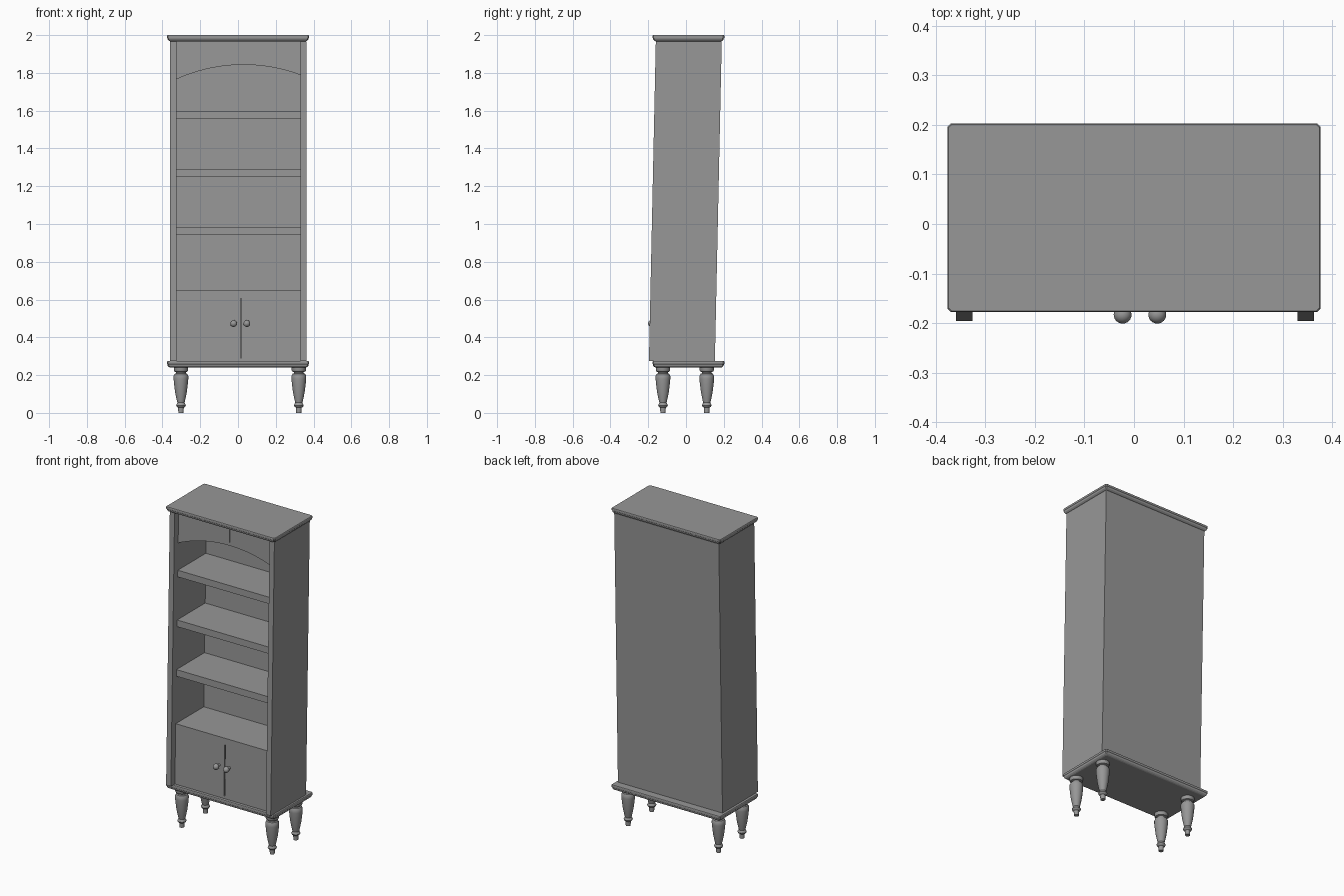
import bpy, bmesh, math
from mathutils import Matrix

if "Cube" in bpy.data.objects:
    bpy.data.objects.remove(bpy.data.objects["Cube"])

# The cabinet body slants slightly backwards between the two level slabs
LEAN = Matrix.Identity(4)
LEAN[1][2], LEAN[1][3], LEAN[0][3] = 0.0215, -0.0035 - 0.0215 * 1.12, 0.002

GREY = bpy.data.materials.new("dark_grey")
GREY.diffuse_color = (0.31, 0.31, 0.31, 1)
GREY.use_nodes = True
GREY.node_tree.nodes["Principled BSDF"].inputs["Base Color"].default_value = GREY.diffuse_color


def finish(name, bm, lean=False, smooth=False):
    bmesh.ops.recalc_face_normals(bm, faces=bm.faces)
    if lean:
        bm.transform(LEAN)
    me = bpy.data.meshes.new(name)
    bm.to_mesh(me)
    bm.free()
    me.materials.append(GREY)
    ob = bpy.data.objects.new(name, me)
    bpy.context.collection.objects.link(ob)
    if smooth:
        bpy.ops.object.select_all(action='DESELECT')
        ob.select_set(True)
        bpy.context.view_layer.objects.active = ob
        bpy.ops.object.shade_smooth_by_angle(angle=math.radians(35))
    return ob


def box(name, x0, x1, y0, y1, z0, z1):
    bm = bmesh.new()
    bmesh.ops.create_cube(bm, size=1)
    for v in bm.verts:
        v.co = ((x0 + x1) / 2 + v.co.x * (x1 - x0),
                (y0 + y1) / 2 + v.co.y * (y1 - y0),
                (z0 + z1) / 2 + v.co.z * (z1 - z0))
    return finish(name, bm, lean=True)


def loft(bm, rings):
    loops = [[bm.verts.new(p) for p in ring] for ring in rings]
    n = len(loops[0])
    for a, b in zip(loops, loops[1:]):
        for i in range(n):
            j = (i + 1) % n
            bm.faces.new((a[i], a[j], b[j], b[i]))
    bm.faces.new(loops[0][::-1])
    bm.faces.new(loops[-1])


def slab(name, profile):
    """Moulded board: (inset, z) rings of a chamfered rectangle."""
    rings = []
    for inset, z in profile:
        hx, hy, c = 0.376 - inset, 0.190 - inset, 0.006
        pts = [(hx, c - hy), (hx, hy - c), (hx - c, hy), (c - hx, hy),
               (-hx, hy - c), (-hx, c - hy), (c - hx, -hy), (hx - c, -hy)]
        rings.append([(x, y + 0.0125, z) for x, y in pts])
    bm = bmesh.new()
    loft(bm, rings)
    finish(name, bm)


def turned(name, profile, matrix, lean=False, n=24):
    """Lathe a (radius, height) profile about z, then place it."""
    bm = bmesh.new()
    loft(bm, [[(r * math.cos(2 * math.pi * i / n), r * math.sin(2 * math.pi * i / n), z)
               for i in range(n)] for r, z in profile])
    bm.transform(matrix)
    finish(name, bm, lean=lean, smooth=True)


# Top and base slabs
slab("top_slab", [(0.016, 1.967), (0.010, 1.970), (0.004, 1.976), (0.002, 1.984), (0, 1.986), (0, 1.997), (0.002, 2.0)])
slab("base_slab", [(0.016, 0.24), (0.010, 0.243), (0.004, 0.249), (0.002, 0.257), (0, 0.259), (0, 0.271), (0.002, 0.274)])

# Turned legs
LEG = [(0.014, 0), (0.015, 0.028), (0.022, 0.032), (0.026, 0.04), (0.022, 0.048),
       (0.019, 0.054), (0.024, 0.075), (0.031, 0.11), (0.036, 0.15), (0.039, 0.18),
       (0.039, 0.195), (0.033, 0.207), (0.026, 0.21), (0.026, 0.216),
       (0.035, 0.219), (0.038, 0.226), (0.038, 0.242)]
for xn, x in (("left", -0.302), ("right", 0.322)):
    for yn, y in (("front", -0.122), ("back", 0.11)):
        turned(f"{yn}_{xn}_leg", LEG, Matrix.Translation((x, y, 0)))

# Carcass
IN, OUT, D, F = 0.328, 0.361, 0.1745, -0.135
box("left_side", -OUT, -IN, -D, D, 0.274, 1.967)
box("right_side", IN, OUT, -D, D, 0.274, 1.967)
box("back_panel", -IN, IN, 0.142, D, 0.274, 1.967)
box("ceiling_board", -IN, IN, F + 0.02, 0.142, 1.945, 1.967)
box("floor_board", -IN, IN, F, 0.142, 0.274, 0.29)

# Shelves
for i, z in enumerate((0.647, 0.982, 1.289, 1.597)):
    box(f"shelf_{i + 1}", -IN, IN, F, 0.142, z - 0.041, z)

# Doors with a narrow gap
box("left_door", -IN, 0.010, F, F + 0.02, 0.29, 0.606)
box("right_door", 0.016, IN, F, F + 0.02, 0.29, 0.606)

# Door knobs
KNOB = [(0.008, -0.002), (0.007, 0.018)]
KNOB += [(max(0.0005, 0.018 * math.sin(a)), 0.031 - 0.0175 * math.cos(a))
         for a in (math.radians(25 + 15.5 * k) for k in range(11))]
for name, x in (("left_knob", -0.025), ("right_knob", 0.045)):
    turned(name, KNOB, Matrix.Translation((x, F, 0.473)) @ Matrix.Rotation(math.pi / 2, 4, 'X'), lean=True)

# Arched apron under the top
R, AX, AZ, N = 0.86, 0.0275, 1.843, 32
arc = []
for i in range(N + 1):
    x = -IN + 2 * IN * i / N
    arc.append((x, AZ - R + math.sqrt(R * R - (x - AX) ** 2)))
bm = bmesh.new()
rows = [[[bm.verts.new((x, y, z)), bm.verts.new((x, y, 1.967))] for x, z in arc] for y in (F, F + 0.02)]
f, b = rows
for i in range(N):
    bm.faces.new((f[i][0], f[i + 1][0], f[i + 1][1], f[i][1]))
    bm.faces.new((b[i][0], b[i][1], b[i + 1][1], b[i + 1][0]))
    bm.faces.new((f[i][0], b[i][0], b[i + 1][0], f[i + 1][0]))
    bm.faces.new((f[i][1], f[i + 1][1], b[i + 1][1], b[i][1]))
for i in (0, N):
    bm.faces.new((f[i][0], f[i][1], b[i][1], b[i][0]))
finish("arched_apron", bm, lean=True)

# Thin keystone on the apron
box("keystone", -0.022, 0.028, F - 0.006, F + 0.005, 1.865, 1.955)
